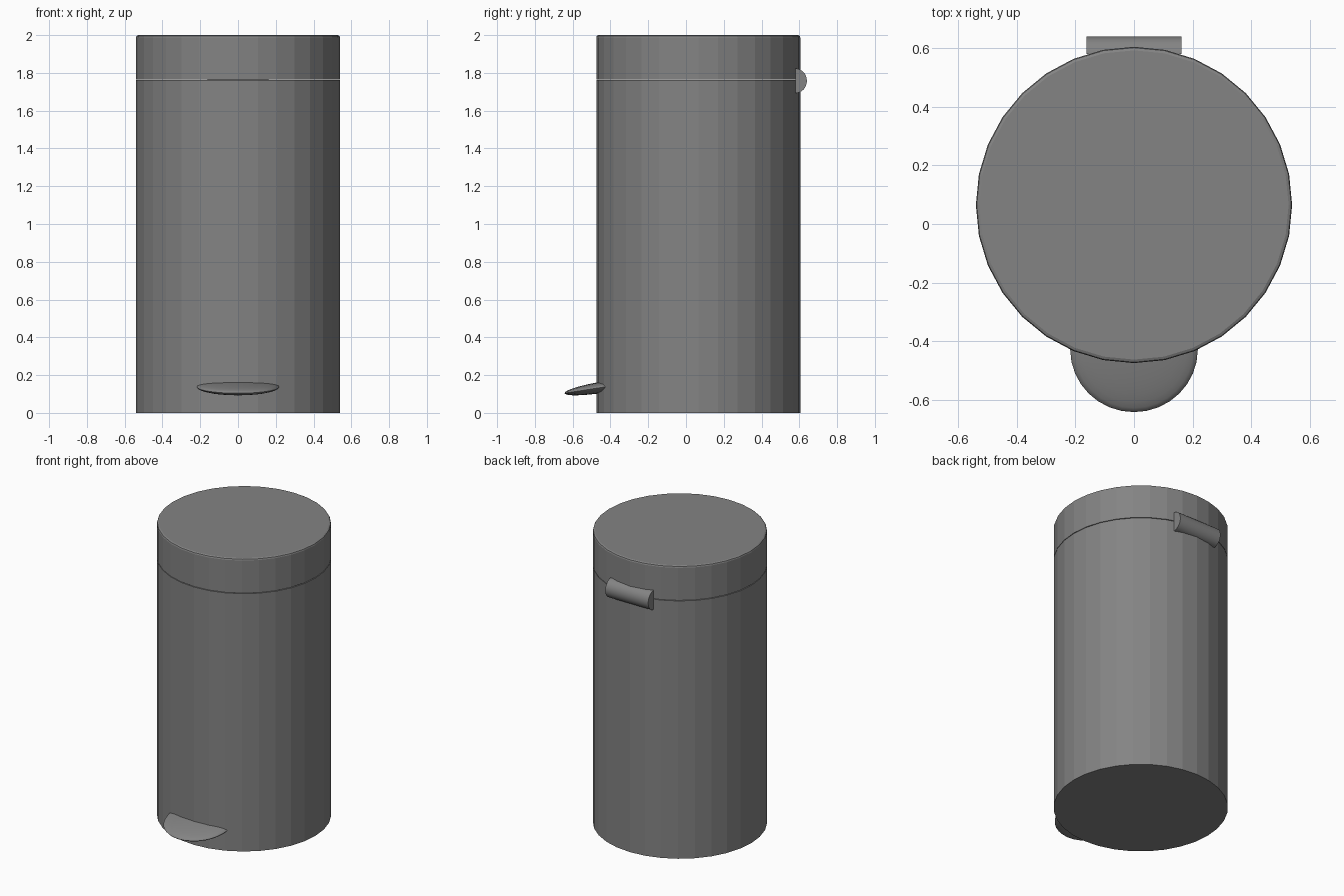
import bpy, bmesh, math
from mathutils import Matrix

if "Cube" in bpy.data.objects:
    bpy.data.objects.remove(bpy.data.objects["Cube"])

grey = bpy.data.materials.new("mid_grey")
grey.diffuse_color = (0.23, 0.23, 0.23, 1)
grey.use_nodes = True
grey.node_tree.nodes["Principled BSDF"].inputs["Base Color"].default_value = grey.diffuse_color

CY = 0.065   # centre of the bin in y
R = 0.54     # bin radius


def finish(name, bm, smooth=False):
    me = bpy.data.meshes.new(name)
    bmesh.ops.recalc_face_normals(bm, faces=bm.faces)
    bm.to_mesh(me)
    bm.free()
    me.materials.append(grey)
    ob = bpy.data.objects.new(name, me)
    bpy.context.collection.objects.link(ob)
    if smooth:
        bpy.ops.object.select_all(action='DESELECT')
        ob.select_set(True)
        bpy.context.view_layer.objects.active = ob
        bpy.ops.object.shade_smooth_by_angle(angle=math.radians(40))
    return ob


def lathe(name, profile, sides=32):
    """Closed solid turned from (radius, z) rings, capped at both ends."""
    bm = bmesh.new()
    rings = []
    for r, z in profile:
        rings.append([bm.verts.new((r * math.cos(2 * math.pi * i / sides),
                                    CY + r * math.sin(2 * math.pi * i / sides), z))
                      for i in range(sides)])
    for a, b in zip(rings, rings[1:]):
        for i in range(sides):
            j = (i + 1) % sides
            bm.faces.new((a[i], a[j], b[j], b[i]))
    bm.faces.new(rings[0])
    bm.faces.new(rings[-1])
    return finish(name, bm)


# bin body and lid, parted by a hairline seam
lathe("bin_body", [(R, 0), (R, 1.762)])
lathe("lid", [(R, 1.766), (R, 1.988), (R - 0.003, 1.996), (R - 0.012, 2.0)])

# hinge: half cylinder on the back, running along x
bm = bmesh.new()
ends = []
for x in (-0.162, 0.162):
    ends.append([bm.verts.new((x, 0.58 + 0.06 * math.cos(a), 1.758 + 0.065 * math.sin(a)))
                 for a in (math.pi * (k / 16 - 0.5) for k in range(17))])
n = len(ends[0])
for i in range(n):
    j = (i + 1) % n
    bm.faces.new((ends[0][i], ends[0][j], ends[1][j], ends[1][i]))
for e in ends:
    bm.faces.new(e)
finish("hinge", bm, True)

# pedal: flattened ball tilted down towards the front
bm = bmesh.new()
bmesh.ops.create_uvsphere(bm, u_segments=32, v_segments=16, radius=1)
bm.transform(Matrix.Translation((0, -0.428, 0.138))
             @ Matrix.Rotation(math.radians(9), 4, 'X')
             @ Matrix.Diagonal((0.218, 0.217, 0.03, 1)))
finish("pedal", bm, True)
